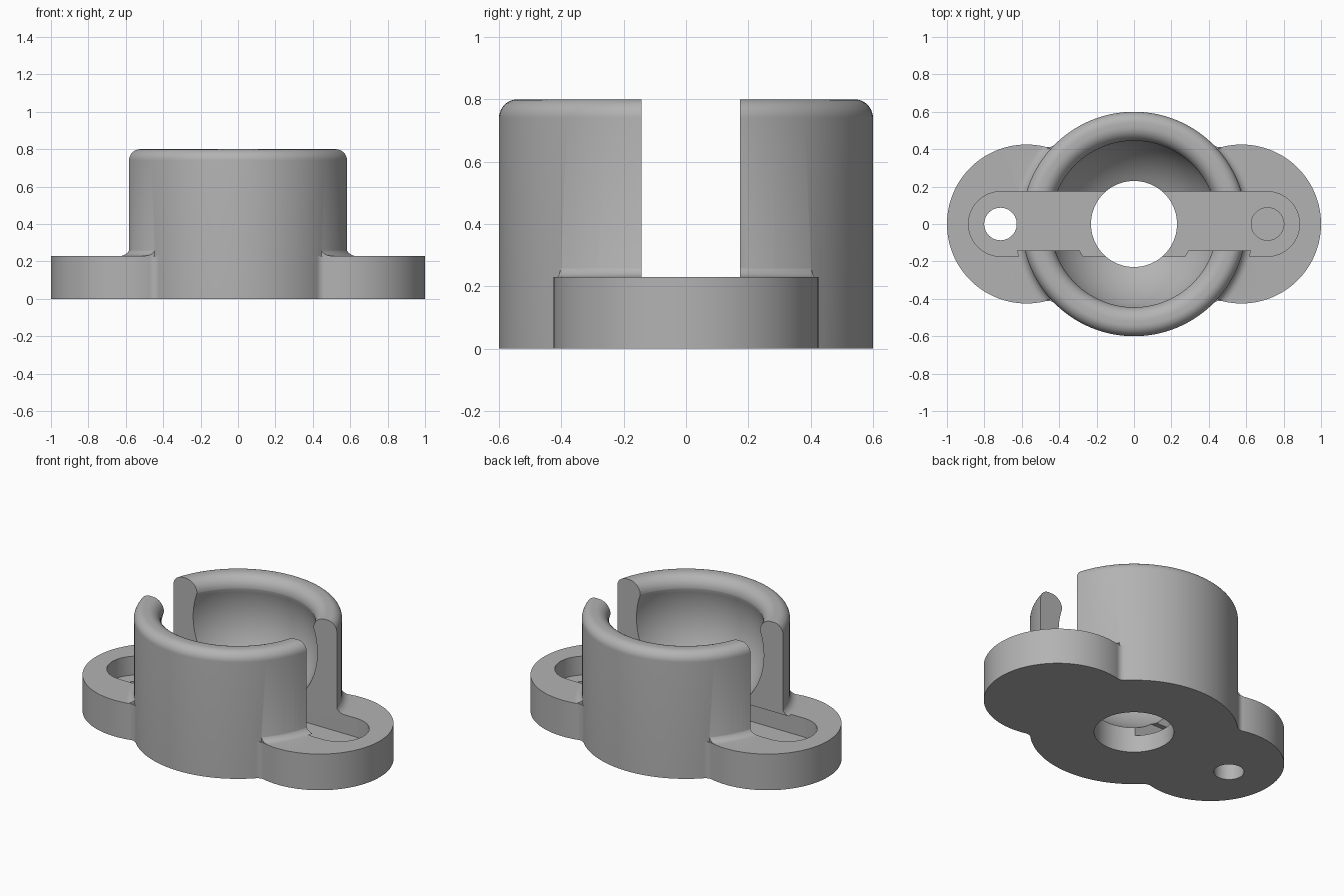
import bpy, bmesh
from math import sin, cos, pi, sqrt, atan2, radians
from mathutils import Vector

if "Cube" in bpy.data.objects:
    bpy.data.objects.remove(bpy.data.objects["Cube"])

R, H = 0.6, 0.8                 # cup radius and height
EAR_X, EAR_R, EAR_H = 0.575, 0.425, 0.23
FLOOR = 0.11                    # pocket floor


def new_object(name, bm):
    bmesh.ops.remove_doubles(bm, verts=bm.verts, dist=1e-5)
    bmesh.ops.recalc_face_normals(bm, faces=bm.faces)
    mesh = bpy.data.meshes.new(name)
    bm.to_mesh(mesh)
    bm.free()
    ob = bpy.data.objects.new(name, mesh)
    bpy.context.collection.objects.link(ob)
    return ob


def arc(cx, cy, r, a, b, n=10):
    return [(cx + r * cos(radians(a + (b - a) * i / n)),
             cy + r * sin(radians(a + (b - a) * i / n))) for i in range(n + 1)]


def lathe(name, profile, x=0, seg=128):
    """Turn a closed (radius, z) profile around a vertical axis."""
    bm = bmesh.new()
    rings = [[bm.verts.new((x + r * cos(2 * pi * i / seg), r * sin(2 * pi * i / seg), z))
              for i in range(seg)] for r, z in profile]
    for a, b in zip(rings, rings[1:] + rings[:1]):
        if a[0].co.x == x and b[0].co.x == x:
            continue
        for i in range(seg):
            j = (i + 1) % seg
            bm.faces.new((a[i], a[j], b[j], b[i]))
    return new_object(name, bm)


def prism(name, outline, z0, z1):
    """Extrude an (x, y) outline upwards."""
    bm = bmesh.new()
    face = bm.faces.new([bm.verts.new((x, y, z0)) for x, y in outline])
    top = bmesh.ops.extrude_face_region(bm, geom=[face])["geom"]
    bmesh.ops.translate(bm, vec=(0, 0, z1 - z0),
                        verts=[v for v in top if isinstance(v, bmesh.types.BMVert)])
    return new_object(name, bm)


def disc(name, r, z0, z1, x=0, seg=128):
    return lathe(name, [(0, z0), (r, z0), (r, z1), (0, z1)], x, seg)


def combine(target, tool, operation):
    mod = target.modifiers.new(operation, "BOOLEAN")
    mod.operation, mod.solver, mod.object = operation, "EXACT", tool
    bpy.context.view_layer.objects.active = target
    bpy.ops.object.modifier_apply(modifier=mod.name)
    bpy.data.objects.remove(tool)


# Solid cup with rounded outer rim
mount = lathe("ball_mount", [(0, 0), (R, 0)] + arc(R - 0.06, H - 0.06, 0.06, 0, 90) + [(0, H)])

# Corner blends between the ears and the cup
f = 0.05
cx = ((R + f) ** 2 - (EAR_R + f) ** 2 + EAR_X ** 2) / (2 * EAR_X)
cy = sqrt((R + f) ** 2 - cx ** 2)
to_cup = Vector((-cx, -cy)).normalized()
to_ear = Vector((EAR_X - cx, -cy)).normalized()
a0, a1 = (atan2(v.y, v.x) * 180 / pi for v in (to_cup, to_ear))
blend = arc(cx, cy, f, a0, a1) + [(cx + 0.03, cy - 0.2), (cx - 0.06, cy - 0.2)]

# Ears with a small rounded step up to the cup wall
for s in (1, -1):
    combine(mount, disc("ear", EAR_R, 0, EAR_H, s * EAR_X), "UNION")
    for t in (1, -1):
        combine(mount, prism("corner_blend", [(s * x, t * y) for x, y in blend], 0, EAR_H), "UNION")
    step = lathe("step_blend", [(0.55, 0.2), (R + 0.045, 0.2)]
                 + arc(R + 0.045, EAR_H + 0.05, 0.05, 270, 180, 6) + [(0.55, 0.28)])
    combine(step, disc("step_limit", EAR_R - 0.003, 0.1, 0.4, s * EAR_X), "INTERSECT")
    combine(mount, step, "UNION")

# Ball socket with rounded lip
ball_r, ball_z, lip, seam = 0.47, 0.572, 0.445, 0.165
top_a = atan2(sqrt(ball_r ** 2 - lip ** 2), lip) * 180 / pi
low_a = -atan2(ball_z - seam, 0.23) * 180 / pi
socket = ([(0, seam)] + arc(0, ball_z, ball_r, low_a, top_a, 24)
          + arc(lip + 0.075, H - 0.075, 0.075, 180, 90) + [(lip + 0.075, H + 0.1), (0, H + 0.1)])
combine(mount, lathe("socket_cutter", socket), "DIFFERENCE")

# Centre hole, long pocket, slot through the wall and screw holes
combine(mount, disc("centre_hole_cutter", 0.23, -0.1, 0.3), "DIFFERENCE")
pocket = arc(0.712, 0, 0.173, -90, 90, 32) + arc(-0.712, 0, 0.173, 90, 270, 32)
combine(mount, prism("pocket_cutter", pocket, FLOOR, EAR_H + 0.0005), "DIFFERENCE")
slot = [(-0.7, -0.142), (0.7, -0.142), (0.7, 0.173), (-0.7, 0.173)]
combine(mount, prism("slot_cutter", slot, 0.2, 1), "DIFFERENCE")
for s in (1, -1):
    combine(mount, disc("screw_hole_cutter", 0.087, -0.1, 0.3, s * 0.714, 64), "DIFFERENCE")

# Grey plastic
grey = bpy.data.materials.new("grey_plastic")
grey.use_nodes = True
color = (0.45, 0.45, 0.45, 1)
grey.diffuse_color = color
grey.node_tree.nodes["Principled BSDF"].inputs["Base Color"].default_value = color
mount.data.materials.clear()
mount.data.materials.append(grey)
for poly in mount.data.polygons:
    poly.material_index = 0

# Smooth curved walls, crisp edges
bpy.ops.object.select_all(action="DESELECT")
mount.select_set(True)
bpy.context.view_layer.objects.active = mount
bpy.ops.object.shade_smooth_by_angle(angle=radians(30))
